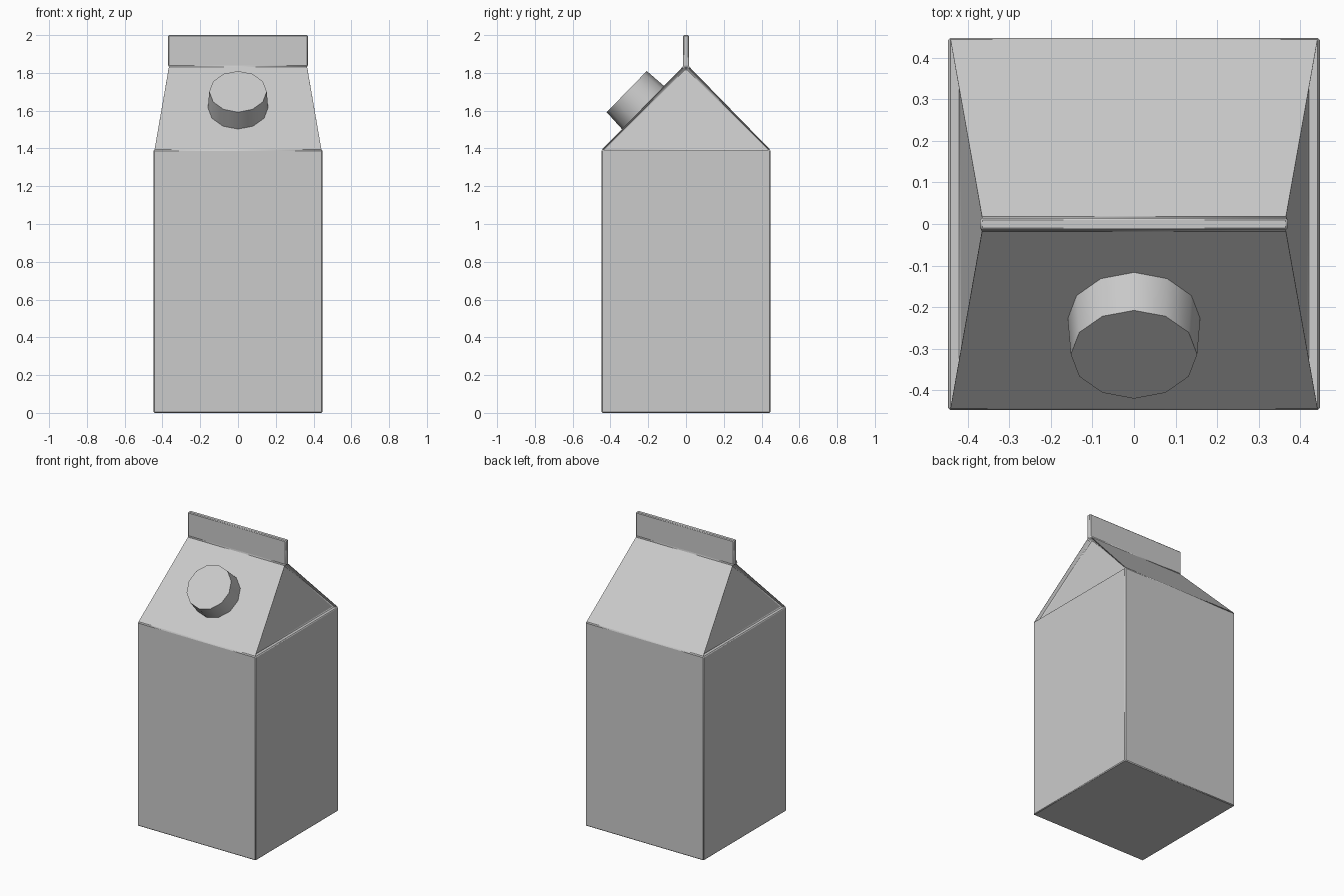
import bpy, bmesh, math
from mathutils import Vector

if "Cube" in bpy.data.objects:
    bpy.data.objects.remove(bpy.data.objects["Cube"])


def add_object(name, bm, bevel=0.0):
    bmesh.ops.recalc_face_normals(bm, faces=bm.faces[:])
    mesh = bpy.data.meshes.new(name)
    bm.to_mesh(mesh)
    bm.free()
    obj = bpy.data.objects.new(name, mesh)
    bpy.context.collection.objects.link(obj)
    bpy.ops.object.select_all(action='DESELECT')
    obj.select_set(True)
    bpy.context.view_layer.objects.active = obj
    bpy.ops.object.shade_smooth_by_angle(angle=math.radians(35))
    if bevel:
        mod = obj.modifiers.new("soft_edges", 'BEVEL')
        mod.width = bevel
        mod.segments = 1
        mod.limit_method = 'ANGLE'
        mod.angle_limit = math.radians(35)
    return obj


# Carton: stacked rectangular rings (half x, half y, z) for body, roof and top seal
levels = [(0.447, 0.447, 0), (0.447, 0.447, 1.392),
          (0.37, 0.015, 1.835), (0.37, 0.015, 2.0)]
bm = bmesh.new()
rings = [[bm.verts.new((sx * hx, sy * hy, z))
          for sx, sy in ((-1, -1), (1, -1), (1, 1), (-1, 1))]
         for hx, hy, z in levels]
bm.faces.new(rings[0][::-1])
bm.faces.new(rings[-1])
gables = []
for level, (low, high) in enumerate(zip(rings, rings[1:])):
    for i in range(4):
        j = (i + 1) % 4
        face = bm.faces.new((low[i], low[j], high[j], high[i]))
        if level == 1 and i % 2 == 1:
            gables.append(face)
bm.normal_update()

# Gable ends tucked in behind the roof edges
bmesh.ops.inset_individual(bm, faces=gables, thickness=0.012, depth=-0.03)
add_object("carton", bm, bevel=0.005)

# Screw cap standing square to the front roof panel
normal = Vector((0, -0.443, 0.432)).normalized()
base = Vector((0, -0.228, 1.617))
bottom, top = -0.01, 0.12
bm = bmesh.new()
bmesh.ops.create_cone(bm, cap_ends=True, segments=12,
                      radius1=0.16, radius2=0.152, depth=top - bottom)
cap = add_object("screw_cap", bm)
cap.location = base + normal * (top + bottom) / 2
cap.rotation_euler = (math.atan2(-normal.y, normal.z), 0, 0)
